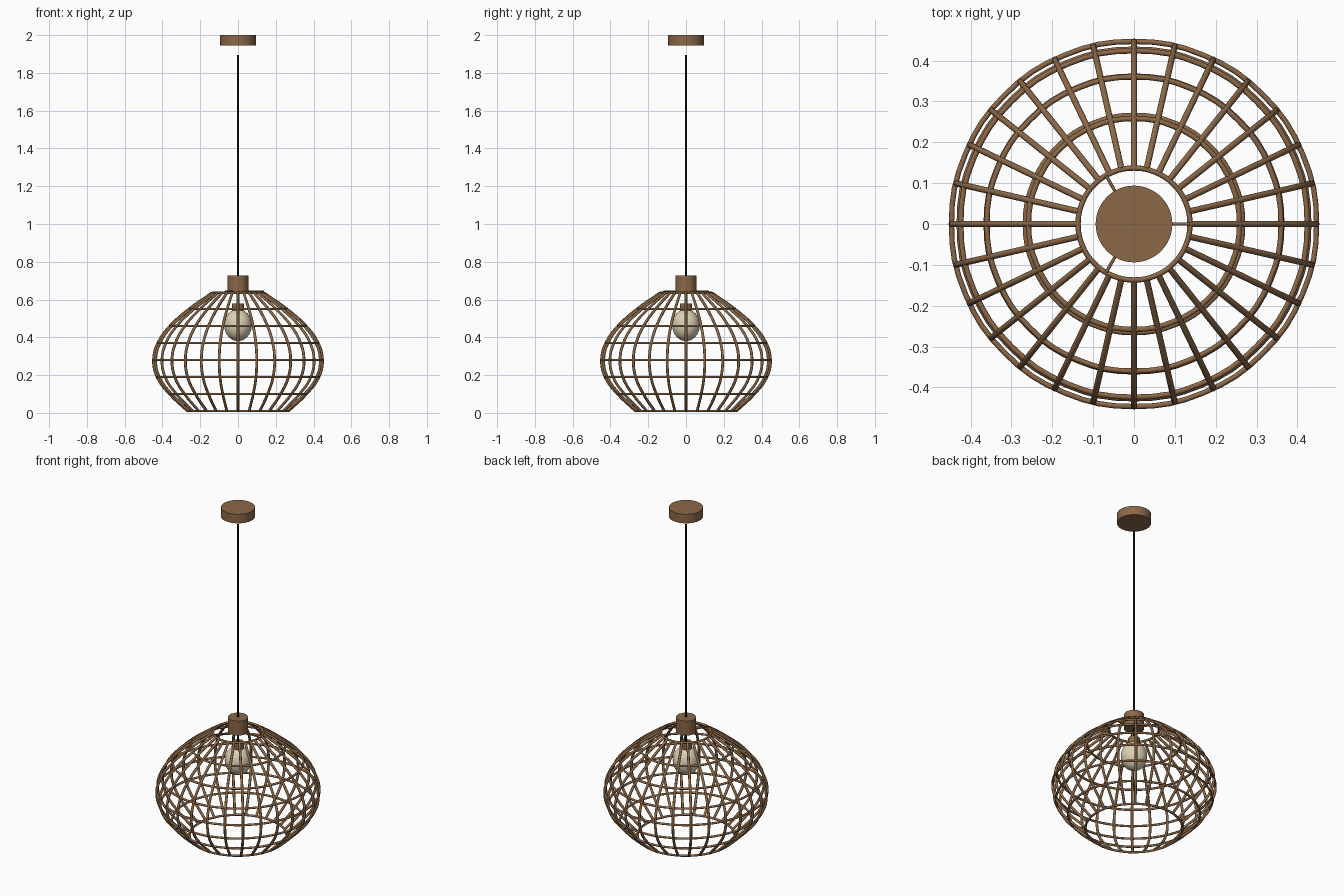
import bpy
from math import cos, sin, tau

default = bpy.data.objects.get("Cube")
if default:
    bpy.data.objects.remove(default)


def material(name, color):
    m = bpy.data.materials.new(name)
    m.use_nodes = True
    m.diffuse_color = (*color, 1)
    m.node_tree.nodes["Principled BSDF"].inputs["Base Color"].default_value = (*color, 1)
    return m


wood = material("brown wood", (0.26, 0.14, 0.065))
black = material("black cord", (0.01, 0.01, 0.01))
glass = material("cream bulb", (0.72, 0.64, 0.46))

# Cage profile from bottom to top: radius, height
PROFILE = [(0.266, 0.010), (0.362, 0.10), (0.428, 0.19), (0.447, 0.28),
           (0.424, 0.37), (0.360, 0.46), (0.258, 0.55), (0.137, 0.635)]
RIBS = 28


def cylinder(name, radius, low, high, mat, sides=48):
    bpy.ops.mesh.primitive_cylinder_add(vertices=sides, radius=radius, depth=high - low,
                                        location=(0, 0, (low + high) / 2))
    ob = bpy.context.object
    ob.name = name
    ob.data.materials.append(mat)
    bpy.ops.object.shade_smooth_by_angle()
    return ob


def rod_curve(name, thickness):
    data = bpy.data.curves.new(name, "CURVE")
    data.dimensions = "3D"
    data.bevel_depth = thickness
    data.bevel_resolution = 2
    data.use_fill_caps = True
    data.materials.append(wood)
    ob = bpy.data.objects.new(name, data)
    bpy.context.collection.objects.link(ob)
    return data


def add_path(data, points, closed=False, steps=4):
    spline = data.splines.new("BEZIER")
    spline.bezier_points.add(len(points) - 1)
    spline.resolution_u = steps
    spline.use_cyclic_u = closed
    for bp, co in zip(spline.bezier_points, points):
        bp.co = co
        bp.handle_left_type = bp.handle_right_type = "AUTO"


# Vertical ribs bent along the profile
ribs = rod_curve("cage_ribs", 0.0075)
for i in range(RIBS):
    a = tau * i / RIBS
    add_path(ribs, [(r * cos(a), r * sin(a), z) for r, z in PROFILE])

# Horizontal hoops, one at each profile height
hoops = rod_curve("cage_hoops", 0.0065)
for r, z in PROFILE:
    add_path(hoops, [(r * cos(tau * k / 16), r * sin(tau * k / 16), z) for k in range(16)], True)

# Three thin spokes holding the cage to the cap
spokes = rod_curve("cap_spokes", 0.004)
for i in range(3):
    a = tau * i / 3
    add_path(spokes, [(r * cos(a), r * sin(a), 0.643) for r in (0.03, 0.137)], steps=1)

# Ceiling plate, cord, cap and bulb holder
cylinder("ceiling_plate", 0.094, 1.945, 2.0, wood)
cylinder("cord", 0.005, 0.57, 1.895, black, 12)
cylinder("cage_cap", 0.055, 0.64, 0.728, wood)
cylinder("bulb_holder", 0.032, 0.535, 0.578, wood, 32)

# Bulb, slightly taller than wide
bpy.ops.mesh.primitive_uv_sphere_add(segments=32, ring_count=20, radius=0.073,
                                     location=(0, 0, 0.465))
bulb = bpy.context.object
bulb.name = "bulb"
bulb.scale.z = 1.16
bulb.data.materials.append(glass)
bpy.ops.object.shade_smooth_by_angle()
